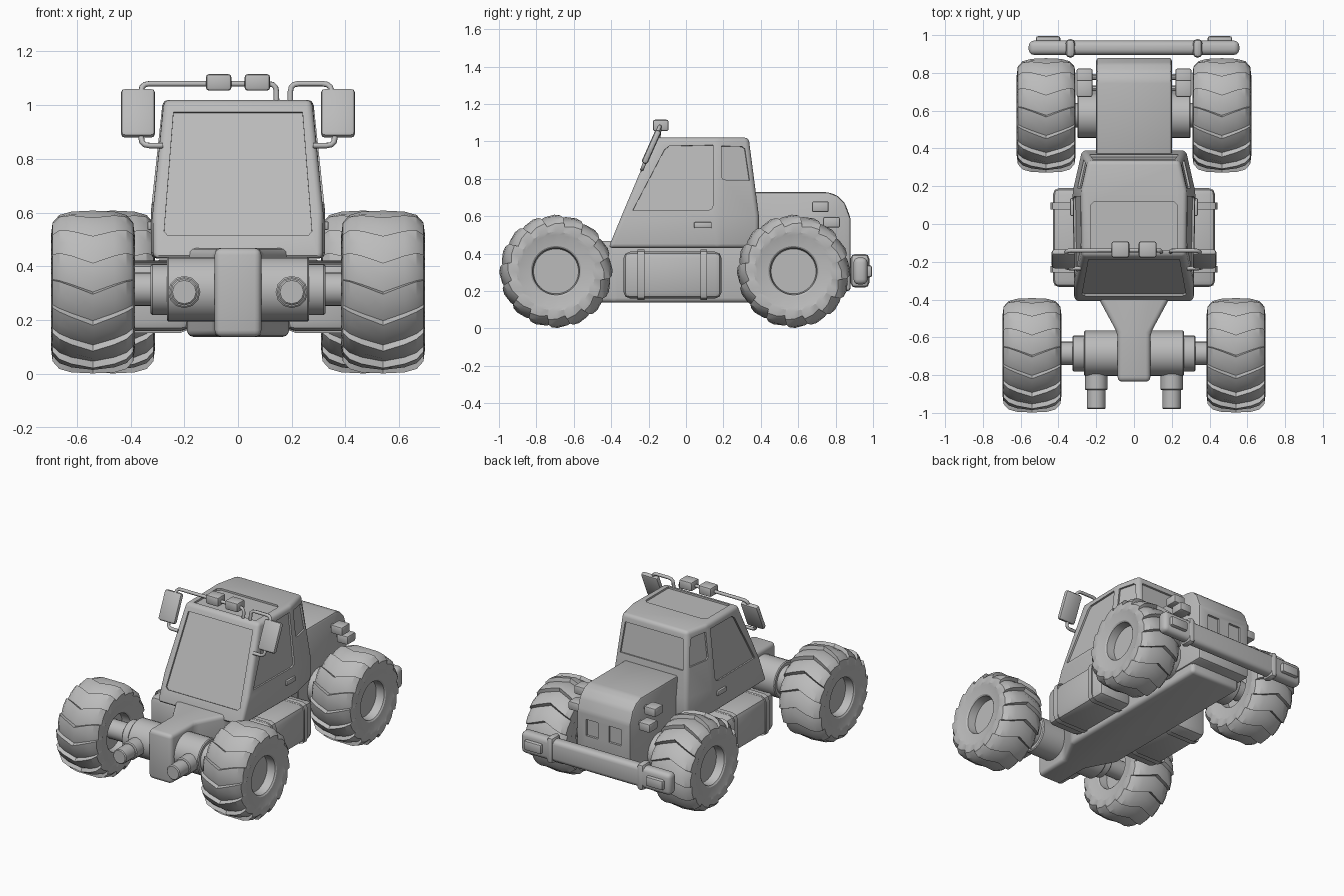
import bpy, bmesh, math
from mathutils import Vector, Matrix
from mathutils.geometry import intersect_line_plane

if "Cube" in bpy.data.objects:
    bpy.data.objects.remove(bpy.data.objects["Cube"], do_unlink=True)

GREY = (0.5, 0.5, 0.5, 1)
grey = bpy.data.materials.new("plain grey")
grey.use_nodes = True
grey.diffuse_color = GREY
grey.node_tree.nodes["Principled BSDF"].inputs["Base Color"].default_value = GREY
SIDES = ((-1, "right"), (1, "left"))


def activate(ob):
    bpy.ops.object.select_all(action="DESELECT")
    ob.select_set(True)
    bpy.context.view_layer.objects.active = ob


def finish(name, bm, angle=32):
    bmesh.ops.recalc_face_normals(bm, faces=bm.faces)
    mesh = bpy.data.meshes.new(name)
    bm.to_mesh(mesh)
    bm.free()
    mesh.materials.append(grey)
    ob = bpy.data.objects.new(name, mesh)
    bpy.context.collection.objects.link(ob)
    activate(ob)
    bpy.ops.object.shade_smooth_by_angle(angle=math.radians(angle))
    return ob


def round_edges(bm, width, segments=2):
    bmesh.ops.recalc_face_normals(bm, faces=bm.faces)
    sharp = [e for e in bm.edges if e.calc_face_angle(0) > 0.2]
    if width:
        bmesh.ops.bevel(bm, geom=sharp, offset=width, segments=segments,
                        affect="EDGES", profile=0.5)


def loft(name, rings, bevel=0.0, segments=2):
    bm = bmesh.new()
    loops = [[bm.verts.new(p) for p in ring] for ring in rings]
    for a, b in zip(loops, loops[1:]):
        for i in range(len(a)):
            j = (i + 1) % len(a)
            bm.faces.new((a[i], a[j], b[j], b[i]))
    bm.faces.new(loops[0])
    bm.faces.new(loops[-1])
    round_edges(bm, bevel, segments)
    return finish(name, bm)


def box(name, centre, size, bevel=0.01, tilt=0, segments=2):
    bm = bmesh.new()
    bmesh.ops.create_cube(bm, size=1, matrix=Matrix.Diagonal((*size, 1)))
    round_edges(bm, bevel, segments)
    bm.transform(Matrix.Translation(centre) @ Matrix.Rotation(tilt, 4, "X"))
    return finish(name, bm)


def rod(name, start, end, radius, sides=24, bevel=0.006):
    start, end = Vector(start), Vector(end)
    bm = bmesh.new()
    turn = (end - start).to_track_quat("Z", "Y").to_matrix().to_4x4()
    bmesh.ops.create_cone(bm, cap_ends=True, segments=sides, radius1=radius, radius2=radius,
                          depth=(end - start).length,
                          matrix=Matrix.Translation((start + end) / 2) @ turn)
    rims = [e for e in bm.edges if e.calc_face_angle(0) > 1]
    bmesh.ops.bevel(bm, geom=rims, offset=bevel, segments=1, affect="EDGES")
    return finish(name, bm)


def pipe(name, pts, radius=0.011, bend=0.03):
    # Round each corner of the path with a short curve
    pts = [Vector(p) for p in pts]
    path = [pts[0]]
    for a, b, c in zip(pts, pts[1:], pts[2:]):
        p, q = b + (a - b).normalized() * bend, b + (c - b).normalized() * bend
        path += [p.lerp(b, t).lerp(b.lerp(q, t), t) for t in (0, 0.33, 0.67, 1)]
    path.append(pts[-1])
    curve = bpy.data.curves.new(name, "CURVE")
    curve.dimensions = "3D"
    curve.bevel_depth, curve.bevel_resolution, curve.use_fill_caps = radius, 1, True
    spline = curve.splines.new("POLY")
    spline.points.add(len(path) - 1)
    for point, p in zip(spline.points, path):
        point.co = (*p, 1)
    curve.materials.append(grey)
    ob = bpy.data.objects.new(name, curve)
    bpy.context.collection.objects.link(ob)
    activate(ob)
    bpy.ops.object.convert(target="MESH")


def recess(target, pts, plane, along, depth=0.012):
    # Sink a panel, drawn by its outline, into a flat wall of the target
    p0, p1, p2 = (Vector(p) for p in plane)
    normal = (p1 - p0).cross(p2 - p0).normalized()
    if normal.dot(p0 - Vector((0, 0, 0.6))) < 0:
        normal = -normal
    flat = [intersect_line_plane(Vector(p), Vector(p) + Vector(along), p0, normal) for p in pts]
    cutter = loft("panel_cutter", [[p - normal * depth for p in flat],
                                   [p + normal * 0.05 for p in flat]])
    cutter.hide_render = True
    mod = target.modifiers.new("recess", "BOOLEAN")
    mod.operation, mod.solver, mod.object = "DIFFERENCE", "EXACT", cutter
    activate(target)
    bpy.ops.object.modifier_apply(modifier="recess")
    bpy.data.objects.remove(cutter, do_unlink=True)


def wheel(name, cx, cy, cz=0.305, lugs=16):
    # Half section: offset from centre, radius, lug depth
    half = [(0, 0.303, 0.024), (0.08, 0.3, 0.024), (0.125, 0.289, 0.024), (0.15, 0.262, 0.02),
            (0.156, 0.215, 0.006), (0.15, 0.195, 0), (0.142, 0.135, 0), (0.135, 0.126, 0),
            (0.08, 0.12, 0), (0.08, 0, 0)]
    section = [(-x, r, d) for x, r, d in half[:0:-1]] + half
    steps = ((0, 0, 0), (0.07, 1, 0.33), (0.55, 0.65, 0.67))
    bm = bmesh.new()
    columns = []
    for k in range(lugs):
        for t, height, even in steps:
            column = []
            for x, r, d in section:
                a = (k + (t if d else even)) * math.tau / lugs - 0.2 * abs(x) / 0.155
                rr = r - d * (1 - height)
                column.append(bm.verts.new((cx + x, cy - rr * math.sin(a), cz + rr * math.cos(a))))
            columns.append(column)
    for a, b in zip(columns, columns[1:] + columns[:1]):
        for i in range(len(section) - 1):
            bm.faces.new((a[i], a[i + 1], b[i + 1], b[i]))
    bmesh.ops.remove_doubles(bm, verts=bm.verts, dist=0.0001)
    finish(name, bm, 30)


# Chassis: narrow nose flaring to a wide frame
plan = [(0.087, -0.835), (0.087, -0.58), (0.19, -0.39), (0.19, 0.8)]
plan = plan + [(-x, y) for x, y in plan[::-1]]
loft("chassis", [[(x, y, z) for x, y in plan] for z in (0.138, 0.468)], 0.025, 3)

# Engine hood
hood_side = [(0.36, 0.2), (0.36, 0.728), (0.76, 0.728), (0.81, 0.71), (0.85, 0.67),
             (0.88, 0.59), (0.88, 0.2)]
hood = loft("hood", [[(x, y, z) for y, z in hood_side] for x in (-0.2, 0.2)], 0.015)
for s, side in SIDES:
    vent = [(s * x, 0.9, z) for x, z in ((0.04, 0.43), (0.13, 0.43), (0.13, 0.54), (0.04, 0.54))]
    recess(hood, vent, [(0, 0.88, 0.3), (1, 0.88, 0.3), (0, 0.88, 0.5)], (0, 1, 0), 0.015)

# Cab: right half of each level is front, kink and rear corner
levels = [(0.43, (0.316, -0.415), (0.325, 0.17), (0.275, 0.39)),
          (0.6, (0.317, -0.345), (0.325, 0.17), (0.275, 0.39)),
          (1.02, (0.275, -0.168), (0.28, 0.17), (0.2425, 0.335))]
rings = [[(x, y, z) for x, y in c] + [(-x, y, z) for x, y in c[::-1]] for z, *c in levels]
cab = loft("cab", rings, 0.022, 3)
mid, top = rings[1], rings[2]
recess(cab, [(-0.275, 0, 0.53), (-0.26, 0, 0.515), (0.26, 0, 0.515), (0.275, 0, 0.53),
             (0.24, 0, 0.975), (-0.24, 0, 0.975)], [mid[0], mid[5], top[0]], (0, 1, 0))
recess(cab, [(x, 0, z) for x, z in ((-0.235, 0.77), (0.235, 0.77), (0.215, 0.97), (-0.215, 0.97))],
       [mid[2], mid[3], top[2]], (0, 1, 0))
recess(cab, [(-0.23, -0.14, 1), (0.23, -0.14, 1), (0.23, 0.1, 1), (0.21, 0.12, 1),
             (-0.21, 0.12, 1), (-0.23, 0.1, 1)], [top[0], top[1], top[5]], (0, 0, 1))
door_glass = [(-0.285, 0.63), (-0.115, 0.955), (-0.09, 0.975), (0.145, 0.98), (0.145, 0.66),
              (0.137, 0.638), (0.115, 0.63)]
rear_glass = [(0.19, 0.975), (0.3, 0.972), (0.315, 0.96), (0.34, 0.79), (0.2, 0.795), (0.19, 0.81)]
for s, side in SIDES:
    f, k, r, tk = ((s * x, y, z) for x, y, z in (mid[0], mid[1], mid[2], top[1]))
    recess(cab, [(s, y, z) for y, z in door_glass], [f, k, tk], (1, 0, 0))
    recess(cab, [(s, y, z) for y, z in rear_glass], [k, r, tk], (1, 0, 0))
activate(cab)
bpy.ops.object.shade_smooth_by_angle(angle=math.radians(32))

for s, side in SIDES:
    wheel(side + "_front_wheel", s * 0.54, -0.695)
    wheel(side + "_rear_wheel", s * 0.465, 0.575)

    # Stepped axles
    for i, (x0, x1, r) in enumerate(((0.05, 0.265, 0.12), (0.2, 0.325, 0.095), (0.3, 0.47, 0.062))):
        rod(f"{side}_front_axle_{i}", (s * x0, -0.685, 0.315), (s * x1, -0.685, 0.315), r)
    rod(side + "_rear_axle_housing", (s * 0.15, 0.575, 0.305), (s * 0.3, 0.575, 0.305), 0.12)
    rod(side + "_rear_axle", (s * 0.28, 0.575, 0.305), (s * 0.39, 0.575, 0.305), 0.065)

    # Forward stubs on the front axle
    rod(side + "_stub_collar", (s * 0.2, -0.7, 0.305), (s * 0.2, -0.88, 0.305), 0.06, 12)
    rod(side + "_stub", (s * 0.2, -0.85, 0.305), (s * 0.2, -0.98, 0.305), 0.05, 12)

    # Side tank with straps
    box(side + "_tank", (s * 0.305, -0.072, 0.285), (0.25, 0.525, 0.25), 0.035)
    for name, y in (("front", -0.24), ("rear", 0.095)):
        box(f"{side}_{name}_tank_strap", (s * 0.31, y, 0.287), (0.265, 0.04, 0.27), 0.038)

    # Door handle and hood lamps
    box(side + "_door_handle", (s * 0.325, 0.09, 0.552), (0.025, 0.095, 0.032), 0.006)
    for name, y, z in (("upper", 0.718, 0.65), ("lower", 0.778, 0.567)):
        box(f"{side}_{name}_hood_lamp", (s * 0.262, y, z), (0.085, 0.09, 0.058), 0.01)
        rod(f"{side}_{name}_lamp_stem", (s * 0.19, y, z), (s * 0.24, y, z), 0.016, 10, 0.002)

    # Mirror, roof lamp, bumper fittings
    box(side + "_mirror", (s * 0.372, -0.185, 0.97), (0.127, 0.034, 0.195), 0.015, math.radians(-24))
    pipe(side + "_mirror_lower_arm", [(s * 0.36, -0.215, 0.9), (s * 0.36, -0.235, 0.85),
                                      (s * 0.28, -0.235, 0.85)])
    box(side + "_roof_lamp", (s * 0.072, -0.135, 1.085), (0.095, 0.085, 0.062), 0.012)
    box(side + "_bumper_ring", (s * 0.337, 0.93, 0.308), (0.052, 0.1, 0.18), 0.025)
    box(side + "_bumper_lamp", (s * 0.455, 0.972, 0.305), (0.13, 0.045, 0.065), 0.012)

# Mirror bars: the right one also carries the roof lamps
pipe("right_mirror_bar", [(-0.36, -0.18, 0.99), (-0.36, -0.14, 1.08), (0.143, -0.14, 1.08),
                          (0.143, -0.15, 1.0)])
pipe("left_mirror_bar", [(0.36, -0.18, 0.99), (0.345, -0.14, 1.08), (0.195, -0.14, 1.08),
                         (0.195, -0.15, 1.0)])

# Rear bumper beam
box("bumper", (0, 0.933, 0.307), (1.115, 0.075, 0.145), 0.028, 0, 3)
